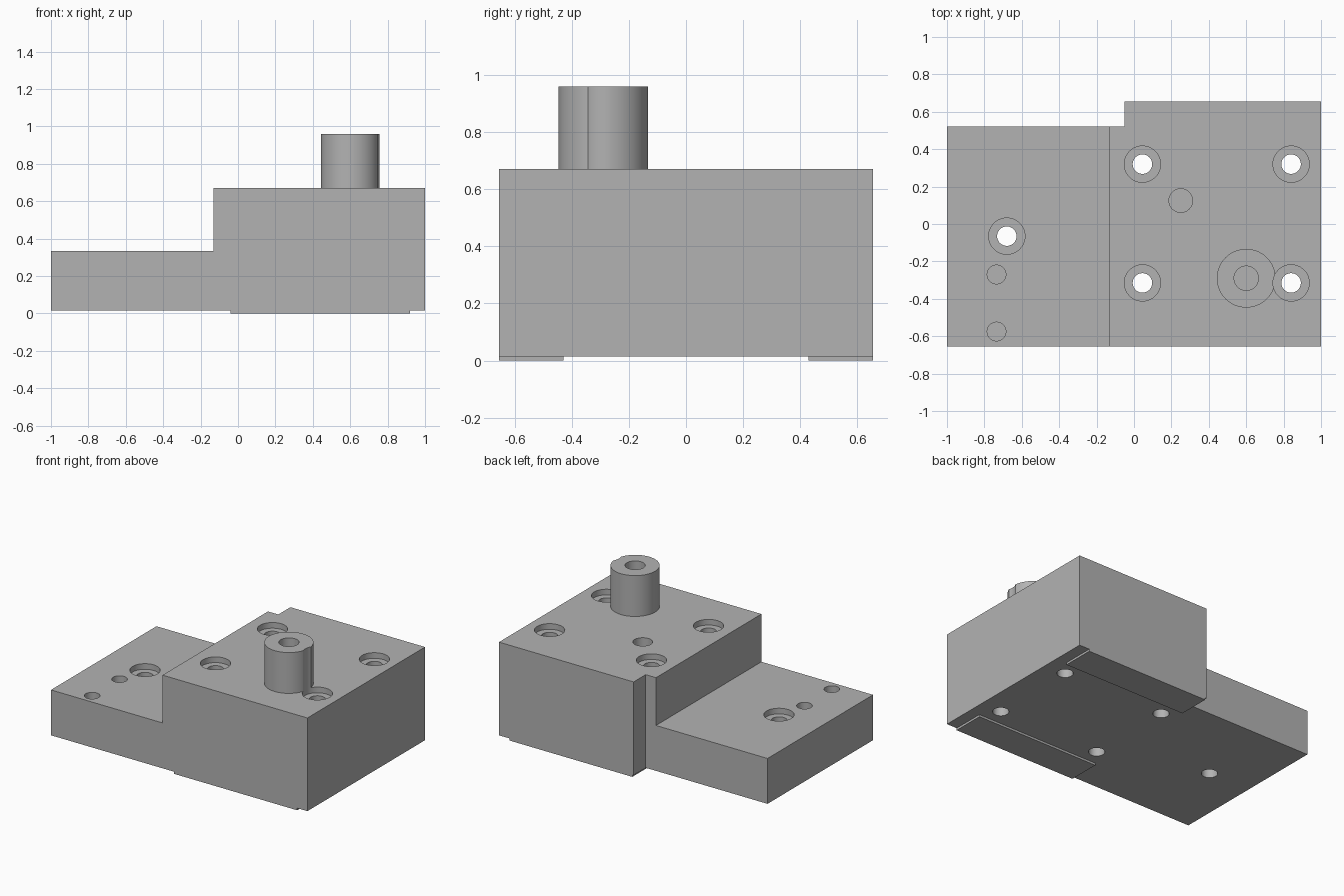
import bpy, bmesh, math

if "Cube" in bpy.data.objects:
    bpy.data.objects.remove(bpy.data.objects["Cube"], do_unlink=True)

metal = bpy.data.materials.new("plain grey")
metal.use_nodes = True
GREY = (0.45, 0.45, 0.45, 1)
metal.diffuse_color = GREY
metal.node_tree.nodes["Principled BSDF"].inputs["Base Color"].default_value = GREY


def prism(name, outline, axis, lo, hi):
    """Extrude a closed outline along axis 'y' or 'z' from lo to hi."""
    bm = bmesh.new()
    place = (lambda a, b: (a, lo, b)) if axis == 'y' else (lambda a, b: (a, b, lo))
    face = bm.faces.new([bm.verts.new(place(a, b)) for a, b in outline])
    moved = bmesh.ops.extrude_face_region(bm, geom=[face])["geom"]
    shift = (0, hi - lo, 0) if axis == 'y' else (0, 0, hi - lo)
    bmesh.ops.translate(bm, vec=shift,
                        verts=[g for g in moved if isinstance(g, bmesh.types.BMVert)])
    bmesh.ops.recalc_face_normals(bm, faces=bm.faces)
    mesh = bpy.data.meshes.new(name)
    bm.to_mesh(mesh)
    bm.free()
    mesh.materials.append(metal)
    obj = bpy.data.objects.new(name, mesh)
    bpy.context.collection.objects.link(obj)
    return obj


def box(name, x0, x1, y0, y1, z0, z1):
    return prism(name, [(x0, y0), (x1, y0), (x1, y1), (x0, y1)], 'z', z0, z1)


def cylinder(name, x, y, r, z0, z1, sides=48):
    ring = [(x + r * math.cos(math.tau * i / sides),
             y + r * math.sin(math.tau * i / sides)) for i in range(sides)]
    return prism(name, ring, 'z', z0, z1)


def cut(target, cutter):
    """Subtract the cutter from the target and throw the cutter away."""
    cutter.hide_render = True
    mod = target.modifiers.new("cut", 'BOOLEAN')
    mod.operation, mod.solver, mod.object = 'DIFFERENCE', 'EXACT', cutter
    select(target)
    bpy.ops.object.modifier_apply(modifier=mod.name)
    bpy.data.objects.remove(cutter, do_unlink=True)


def select(obj):
    bpy.ops.object.select_all(action='DESELECT')
    obj.select_set(True)
    bpy.context.view_layer.objects.active = obj


BASE, STEP, TOP, POST_TOP = 0.015, 0.335, 0.672, 0.96
DEPTH = 0.655

# Stepped block, with the foot pads included in its side profile
profile = [(-1, BASE), (-0.04, BASE), (-0.04, 0), (0.92, 0), (0.92, BASE),
           (1, BASE), (1, TOP), (-0.13, TOP), (-0.13, STEP), (-1, STEP)]
block = prism("stepped_block", profile, 'y', -DEPTH, DEPTH)

# Rear corner relief, and the channel that leaves a front and a rear foot pad
cut(block, box("corner_cutter", -1.2, -0.05, 0.52, 0.8, -0.2, 1))
cut(block, box("channel_cutter", -0.1, 0.98, -0.43, 0.43, -0.2, BASE))

# Counterbored through holes
bolts = [(x, y, TOP) for x in (0.045, 0.84) for y in (-0.315, 0.32)]
bolts.append((-0.68, -0.065, STEP))
for x, y, z in bolts:
    cut(block, cylinder("bore_cutter", x, y, 0.097, z - 0.04, z + 0.1))
    cut(block, cylinder("hole_cutter", x, y, 0.052, -0.2, z + 0.1))

# Blind dowel holes
for x, y, r, z in [(0.25, 0.125, 0.063, TOP),
                   (-0.735, -0.27, 0.05, STEP), (-0.735, -0.575, 0.05, STEP)]:
    cut(block, cylinder("dowel_cutter", x, y, r, z - 0.2, z + 0.1))

# Post with a central bore, notched to clear the neighbouring bolt head
post = cylinder("post", 0.6, -0.29, 0.157, TOP - 0.01, POST_TOP, 64)
cut(post, cylinder("post_bore_cutter", 0.6, -0.29, 0.065, TOP + 0.03, 1.1))
cut(post, cylinder("notch_cutter", 0.84, -0.315, 0.097, 0.5, 1.1))

for obj in (block, post):
    select(obj)
    bpy.ops.object.shade_smooth_by_angle(angle=math.radians(30))
